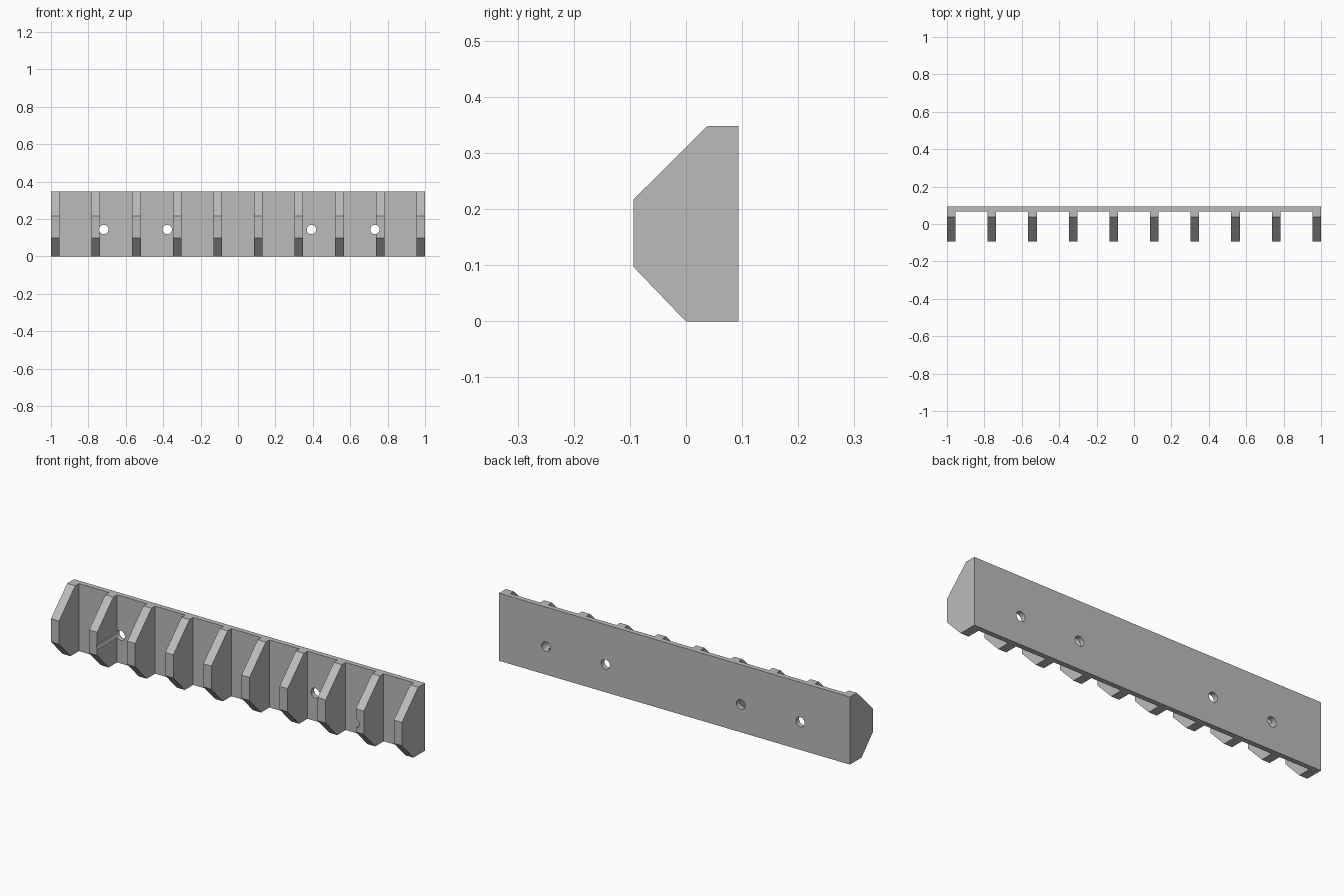
import bpy, bmesh
from mathutils import Matrix, Vector

cube = bpy.data.objects.get("Cube")
if cube:
    bpy.data.objects.remove(cube, do_unlink=True)

HEIGHT = 0.348
FRONT, PLATE_FRONT, BACK = -0.094, 0.068, 0.094
RIB_COUNT, RIB_WIDTH = 10, 0.046
HOLE_XS = (-0.717, -0.378, 0.393, 0.732)
HOLE_Z, HOLE_RADIUS = 0.144, 0.025


def prism(bm, points, offset):
    """Extrude a closed outline along an offset."""
    face = bm.faces.new([bm.verts.new(p) for p in points])
    new = bmesh.ops.extrude_face_region(bm, geom=[face])["geom"]
    verts = [v for v in new if isinstance(v, bmesh.types.BMVert)]
    bmesh.ops.translate(bm, verts=verts, vec=Vector(offset))


def make_object(name, bm):
    bmesh.ops.recalc_face_normals(bm, faces=bm.faces)
    mesh = bpy.data.meshes.new(name)
    bm.to_mesh(mesh)
    bm.free()
    obj = bpy.data.objects.new(name, mesh)
    bpy.context.collection.objects.link(obj)
    return obj


grey = bpy.data.materials.new("plain grey")
grey.use_nodes = True
grey.diffuse_color = (0.5, 0.5, 0.5, 1)
grey.node_tree.nodes["Principled BSDF"].inputs["Base Color"].default_value = grey.diffuse_color

# Back plate and ribs: a comb-shaped plan extruded upward
plan = [(1, BACK, 0), (-1, BACK, 0)]
step = (2 - RIB_WIDTH) / (RIB_COUNT - 1)
for i in range(RIB_COUNT):
    left = -1 + i * step
    right = left + RIB_WIDTH
    if i > 0:
        plan.append((left, PLATE_FRONT, 0))
    plan += [(left, FRONT, 0), (right, FRONT, 0)]
    if i < RIB_COUNT - 1:
        plan.append((right, PLATE_FRONT, 0))
bm = bmesh.new()
prism(bm, plan, (0, 0, HEIGHT))
rack = make_object("ribbed_rack", bm)
rack.data.materials.append(grey)

# Cutters: sloped rib tops, sloped rib undersides and screw holes
bm = bmesh.new()
upper = [(0.138, 0.447), (-0.104, 0.207), (-0.104, 0.447)]
lower = [(0.094, -0.098), (-0.104, 0.108), (-0.104, -0.098)]
for outline in (upper, lower):
    prism(bm, [(-1.1, y, z) for y, z in outline], (2.2, 0, 0))
for x in HOLE_XS:
    place = Matrix.Translation((x, 0, HOLE_Z)) @ Matrix.Rotation(1.570796, 4, "X")
    bmesh.ops.create_cone(bm, cap_ends=True, segments=32, radius1=HOLE_RADIUS,
                          radius2=HOLE_RADIUS, depth=0.4, matrix=place)
cutter = make_object("slope_and_hole_cutter", bm)
cutter.hide_render = True
cutter.data.materials.append(grey)

cut = rack.modifiers.new("cut", "BOOLEAN")
cut.operation = "DIFFERENCE"
cut.solver = "EXACT"
cut.object = cutter

bpy.ops.object.select_all(action="DESELECT")
rack.select_set(True)
bpy.context.view_layer.objects.active = rack
bpy.ops.object.modifier_apply(modifier=cut.name)
bpy.data.objects.remove(cutter, do_unlink=True)
bpy.ops.object.shade_smooth_by_angle(angle=0.5)
